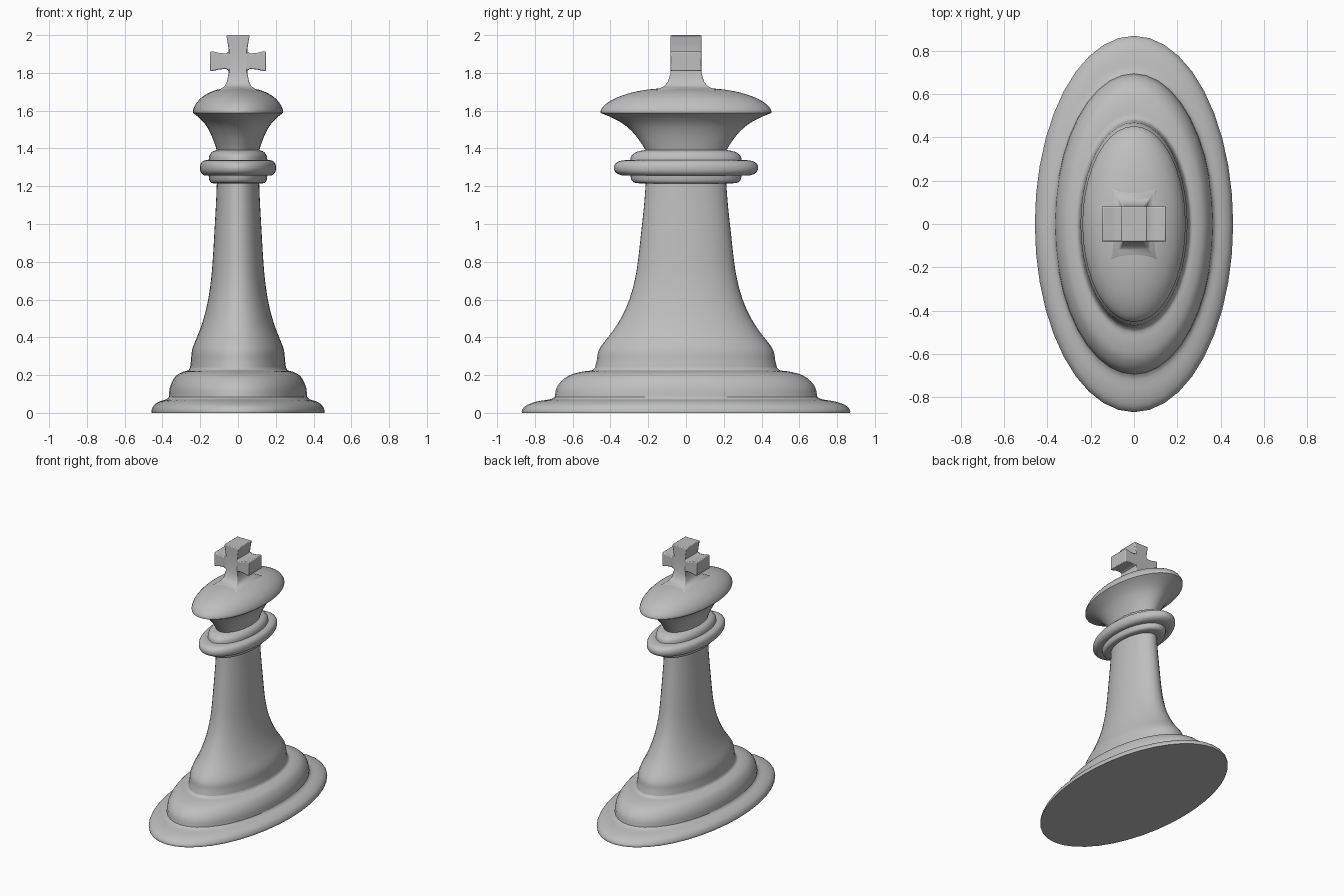
import bpy
import bmesh
import math
from mathutils import Vector

SIDES = 40          # segments around every turned part
SQUASH = 0.527      # width of the oval relative to its depth

if "Cube" in bpy.data.objects:
    bpy.data.objects.remove(bpy.data.objects["Cube"], do_unlink=True)

grey = bpy.data.materials.new("plain grey")
grey.use_nodes = True
grey.diffuse_color = (0.52, 0.52, 0.52, 1)
grey.node_tree.nodes["Principled BSDF"].inputs["Base Color"].default_value = grey.diffuse_color


def finish(name, bm, angle=40):
    """Turn a bmesh into a smooth shaded object that keeps sharp edges."""
    bmesh.ops.recalc_face_normals(bm, faces=bm.faces)
    mesh = bpy.data.meshes.new(name)
    bm.to_mesh(mesh)
    bm.free()
    mesh.materials.append(grey)
    mesh.shade_smooth()
    mesh.set_sharp_from_angle(angle=math.radians(angle))
    obj = bpy.data.objects.new(name, mesh)
    bpy.context.collection.objects.link(obj)
    return obj


def smooth_path(points, steps=3):
    """Pass a soft curve through the profile points."""
    pts = [Vector(p) for p in points]
    pts = [2 * pts[0] - pts[1]] + pts + [2 * pts[-1] - pts[-2]]
    path = []
    for a, b, c, d in zip(pts, pts[1:], pts[2:], pts[3:]):
        for i in range(steps):
            t = i / steps
            path.append(b + (c - a) * t / 2
                        + (2 * a - 5 * b + 4 * c - d) * t * t / 2
                        + (3 * b - a - 3 * c + d) * t ** 3 / 2)
    return path + [pts[-2]]


def bridge(bm, rings):
    """Join neighbouring rings of vertices with quads."""
    for low, high in zip(rings, rings[1:]):
        n = len(low)
        for i in range(n):
            j = (i + 1) % n
            bm.faces.new((low[i], low[j], high[j], high[i]))


def turned(name, profile, cap_bottom=False, cap_top=False):
    """Oval lathe of a (depth radius, height) profile."""
    bm = bmesh.new()
    rings = []
    for r, z in smooth_path(profile):
        turns = [math.tau * i / SIDES for i in range(SIDES)]
        rings.append([bm.verts.new((r * SQUASH * math.cos(a), r * math.sin(a), z)) for a in turns])
    bridge(bm, rings)
    if cap_bottom:
        bm.faces.new(rings[0])
    if cap_top:
        bm.faces.new(rings[-1])
    return finish(name, bm)


def block(name, sections, place):
    """Loft of rectangles (position, half a, half b), rounded by a bevel."""
    bm = bmesh.new()
    rings = [[bm.verts.new(place(t, a * u, b * v))
              for u, v in ((-1, -1), (1, -1), (1, 1), (-1, 1))] for t, a, b in sections]
    bridge(bm, rings)
    bm.faces.new(rings[0])
    bm.faces.new(rings[-1])
    obj = finish(name, bm, 50)
    bevel = obj.modifiers.new("soft edges", "BEVEL")
    bevel.width = 0.006
    bevel.segments = 2
    bevel.limit_method = "ANGLE"
    bevel.angle_limit = math.radians(60)
    return obj


# Stepped foot
turned("base_plate", [(0.868, 0), (0.868, 0.015), (0.845, 0.04), (0.79, 0.06),
                      (0.72, 0.072), (0.695, 0.085)], cap_bottom=True)
turned("base_step", [(0.695, 0.085), (0.686, 0.13), (0.66, 0.168), (0.615, 0.2),
                     (0.55, 0.218), (0.5, 0.225), (0.482, 0.24)])

# Flared column
turned("column", [(0.482, 0.24), (0.472, 0.28), (0.466, 0.32), (0.445, 0.36),
                  (0.39, 0.43), (0.34, 0.51), (0.3, 0.6), (0.272, 0.7), (0.255, 0.8),
                  (0.238, 0.95), (0.222, 1.1), (0.213, 1.215)])

# Collar of three rings
turned("collar_lower", [(0.213, 1.215), (0.265, 1.217), (0.287, 1.23), (0.295, 1.256)])
turned("collar_ring", [(0.295, 1.256), (0.34, 1.258), (0.372, 1.273), (0.382, 1.297),
                       (0.372, 1.322), (0.34, 1.336), (0.295, 1.338)])
turned("collar_upper", [(0.295, 1.338), (0.288, 1.362), (0.26, 1.382), (0.215, 1.392)])

# Head: hollow neck and domed crown
turned("neck", [(0.215, 1.392), (0.235, 1.425), (0.272, 1.475), (0.325, 1.525),
                (0.39, 1.562), (0.452, 1.588)])
turned("crown", [(0.452, 1.588), (0.45, 1.605), (0.425, 1.635), (0.37, 1.668), (0.29, 1.695),
                 (0.2, 1.712), (0.1, 1.72), (0.03, 1.724)], cap_top=True)

# Cross with a flared foot and arms
block("cross_upright", [(1.69, 0.12, 0.18), (1.716, 0.09, 0.145), (1.73, 0.07, 0.115),
                        (1.755, 0.058, 0.095), (1.8, 0.05, 0.082), (1.925, 0.05, 0.082),
                        (1.96, 0.055, 0.082), (2, 0.062, 0.082)],
      lambda t, a, b: (a, b, t))
for side, sign in (("left", 1), ("right", -1)):
    block("cross_arm_" + side, [(0.03, 0.04, 0.081), (0.05, 0.05, 0.081), (0.065, 0.041, 0.081),
                                (0.1, 0.044, 0.081), (0.13, 0.051, 0.081), (0.148, 0.053, 0.081)],
          lambda t, a, b: (sign * t, b, 1.862 + a))
